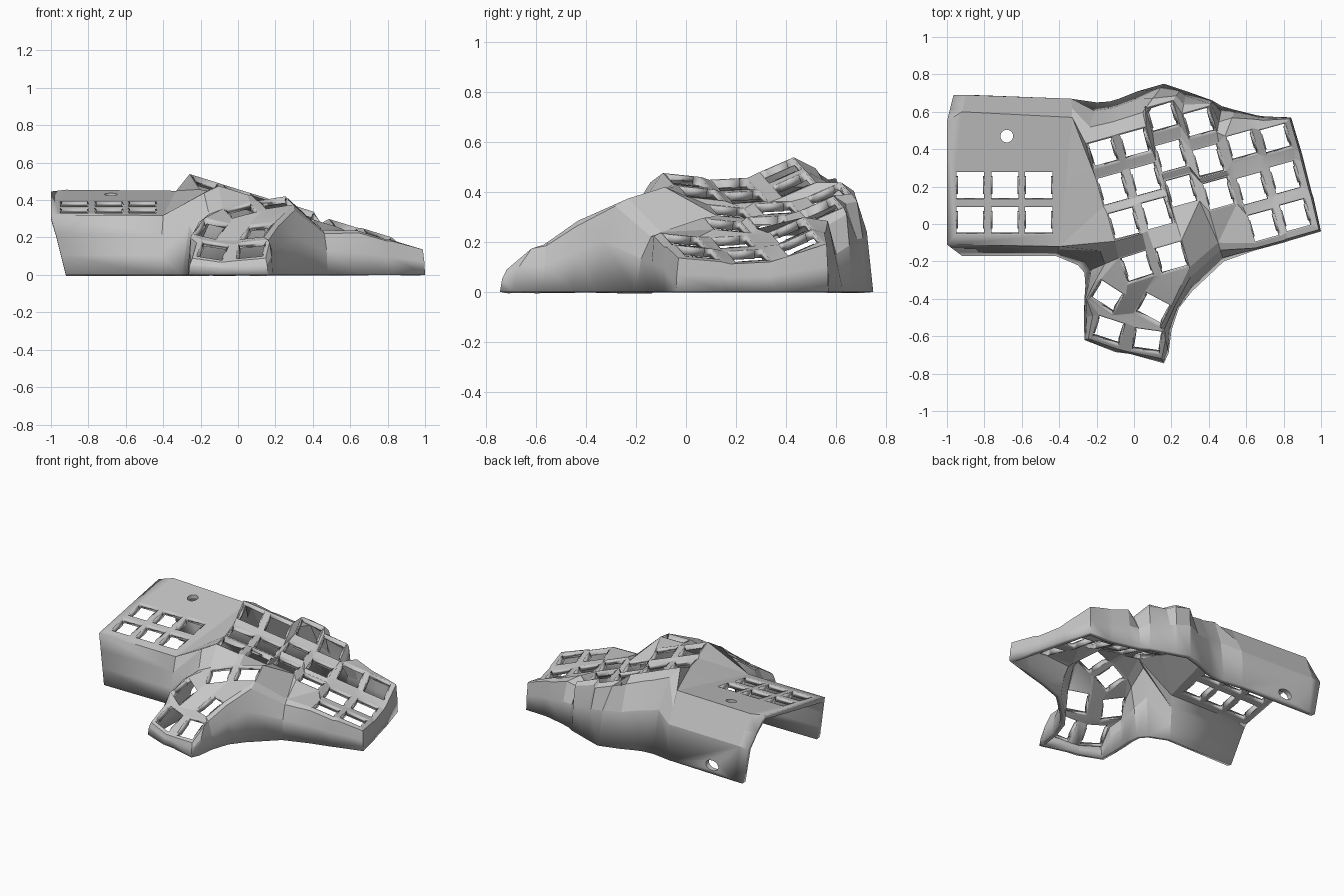
import bpy, bmesh, math
from mathutils import Vector

if "Cube" in bpy.data.objects:
    bpy.data.objects.remove(bpy.data.objects["Cube"])

bm = bmesh.new()
P = {}                                   # named points of the skin


def point(name, co):
    P[name] = bm.verts.new(co)


def face(*names):
    bm.faces.new([P[n] if isinstance(n, str) else n for n in names])


def key(name, c, yaw, su, sv, half=0.08, hole=0.073):
    """Square key frame with a notched hole; corners are name + fl, fr, br, bl."""
    a = math.radians(yaw)
    u = Vector((math.cos(a), math.sin(a), su)).normalized()
    v = Vector((-math.sin(a), math.cos(a), sv)).normalized()
    c = Vector(c)
    for tag, s, t in (("fl", -1, -1), ("fr", 1, -1), ("br", 1, 1), ("bl", -1, 1)):
        point(name + tag, c + half * (s * u + t * v))
    add = lambda s, t: bm.verts.new(c + s * u + t * v)
    h, n, w = hole, hole - 0.006, 0.045
    fl, fr, br, bl = add(-h, -h), add(h, -h), add(h, h), add(-h, h)
    right = [add(h, w), add(n, w), add(n, -w), add(h, -w)]
    left = [add(-h, -w), add(-n, -w), add(-n, w), add(-h, w)]
    face(name + "fl", name + "fr", fr, fl)
    face(name + "fr", name + "br", br, *right, fr)
    face(name + "br", name + "bl", bl, br)
    face(name + "bl", name + "fl", fl, *left, bl)


def side(keys, s):
    return [k + e + s for k in keys for e in "fb"]


def strip(a, b):
    """Join two rows of points, a on the left and b on the right."""
    for i in range(len(a) - 1):
        face(a[i], b[i], b[i + 1], a[i + 1])


def column(keys):
    for k, m in zip(keys, keys[1:]):
        face(k + "bl", k + "br", m + "fr", m + "fl")


# Finger keys: centres per column, from front to back
columns = [
    [(-.05, .005, .445), (-.11, .19, .43), (-.165, .38, .485)],
    [(.125, .06, .395), (.065, .24, .38), (.01, .43, .43)],
    [(.255, .18, .32), (.20, .365, .335), (.155, .57, .385)],
    [(.455, .165, .265), (.40, .34, .28), (.35, .54, .33)],
    [(.695, -.005, .205), (.635, .19, .20), (.58, .42, .245)],
    [(.865, .05, .158), (.81, .25, .145), (.76, .455, .195)],
]
C = []
for i, col in enumerate(columns):
    C.append([f"c{i}{j}" for j in range(3)])
    for name, c, sv in zip(C[i], col, (-.1, .05, .42)):
        key(name, c, 15.5, -.3, sv)
    column(C[i])
for i in (0, 1, 2, 4):
    strip(side(C[i], "r"), side(C[i + 1], "l"))
strip(side(C[3][:2], "r"), side(C[4][1:], "l"))
face("c31br", "c42bl", "c32fr")

# Thumb keys
for name, c, yaw, su, sv in (
        ("t0", (.015, -.23, .345), 18, .25, .35), ("t1", (.20, -.18, .385), 16, .15, .3),
        ("t2", (-.145, -.39, .245), -33, -.2, .68), ("t3", (.10, -.455, .235), -28, .1, .62),
        ("t4", (-.135, -.57, .13), -18, -.15, .68), ("t5", (.07, -.625, .135), -8, .1, .7)):
    key(name, c, yaw, su, sv)
point("valley", (.45, -.10, .24))
for f in ("t4bl t4br t2fr t2fl", "t5bl t5br t3fr t3fl", "t4fr t5fl t5bl t4br",
          "t4br t5bl t3fl t2fr", "t2fr t3fl t3bl t2br", "t2br t3bl t0fr t0fl",
          "t0fr t1fl t1bl t0br", "t3bl t1fl t0fr", "t3bl t3br t1fr t1fl",
          "t2bl t2br t0fl t0bl", "t0bl t0br c00fr c00fl", "t0br t1bl c10fl c00fr",
          "t1bl t1br c10fr c10fl", "t1br c20fl c10fr", "t1br c20fr c20fl",
          "t1br t1fr valley c20fr", "valley c30fl c20fr", "valley c30fr c30fl",
          "valley c40fl c40bl c30fr", "c30fr c40bl c41fl"):
    face(*f.split())

# Side housing top with six openings
def lid(x, y):
    return (x, y, .345 + .19 * (y - .02))


B = []
for i, x in enumerate((-.875, -.69, -.51)):
    B.append([f"b{i}0", f"b{i}1"])
    for name, y in zip(B[i], (.02, .205)):
        key(name, lid(x, y), 0, 0, .19)
    column(B[i])
strip(side(B[0], "r"), side(B[1], "l"))
strip(side(B[1], "r"), side(B[2], "l"))
for name, x, y in (("Bfl", -1, -.11), ("Bfr", -.40, -.12), ("Bbr", -.33, .57),
                   ("Bbl", -.92, .60), ("Bl", -1, .55)):
    point(name, lid(x, y))
face("Bfl", "Bfr", "b20fr", "b20fl", "b10fr", "b10fl", "b00fr", "b00fl")
face("Bfr", "Bbr", *reversed(side(B[2], "r")))
face("Bbr", "Bbl", "b01bl", "b01br", "b11bl", "b11br", "b21bl", "b21br")
face("Bbl", "Bl", "Bfl", *side(B[0], "l"))

# Sloping panel between housing and finger keys
edge = side(C[0], "l")
for a, b in zip(edge[:3], edge[1:4]):
    face("Bfr", a, b)
face("Bfr", edge[3], "Bbr")
for a, b in zip(edge[3:5], edge[4:]):
    face("Bbr", a, b)

# Outer wall: each top rim point with its foot on the ground
rim = [
    ("Bfl", -.92, -.17), ("Bfr", -.42, -.17), ("c00fl", -.30, -.22), ("t0bl", -.265, -.26),
    ("t2bl", -.26, -.33), ("t2fl", -.265, -.40), ("t4bl", -.268, -.50), ("t4fl", -.265, -.62),
    ("t4fr", -.10, -.685), ("t5fl", -.02, -.695), ("t5fr", .16, -.745), ("t5br", .185, -.69),
    ("t3fr", .20, -.57), ("t3br", .24, -.45), ("t1fr", .31, -.36), ("valley", .48, -.20),
    ("c40fl", .65, -.14), ("c40fr", .80, -.10), ("c50fl", .83, -.09), ("c50fr", 1.0, -.04),
    ("c50br", .96, .14), ("c51fr", .95, .17), ("c51br", .91, .33), ("c52fr", .90, .37),
    ("c52br", .84, .57), ("c52bl", .70, .575), ("c42br", .66, .58), ("c42bl", .54, .61),
    ("c32fr", .47, .63), ("c32br", .42, .66), ("c32bl", .28, .71), ("c22br", .25, .72),
    ("c22bl", .16, .75), ("c12br", .02, .71), ("c12bl", -.08, .67), ("c02br", -.13, .655),
    ("c02bl", -.20, .65), ("Bbr", -.34, .67), ("Bbl", -.87, .69), ("Bl", -.92, .69),
]


def profile(name):
    """Outward blend and height of the wall rings below a rim point."""
    if name in ("Bfl", "Bfr"):           # straight front of the housing
        return (.33, .67), (.67, .33), (1, 0)
    if name[0] == "B":                   # chamfer, then upright back
        return (.5, .78), (1, .56), (1, 0)
    if name[:2] in ("c4", "c5"):         # upright outer side
        return (.7, .95), (.9, .5), (1, 0)
    return (.4, .92), (.8, .55), (1, 0)


rings = [[P[n] for n, _, _ in rim]]
for k in range(3):
    ring = []
    for n, x, y in rim:
        t = P[n].co
        blend, height = profile(n)[k]
        bx = 1 - height if n[0] == "B" else blend
        ring.append(bm.verts.new((t.x + (x - t.x) * bx, t.y + (y - t.y) * blend, t.z * height)))
    rings.append(ring)
for up, low in zip(rings, rings[1:]):
    for i in range(len(rim) - 1):
        face(up[i], low[i], low[i + 1], up[i + 1])

mesh = bpy.data.meshes.new("keyboard_case")
bm.to_mesh(mesh)
bm.free()
case = bpy.data.objects.new("keyboard_case", mesh)
bpy.context.collection.objects.link(case)
grey = bpy.data.materials.new("grey")
grey.diffuse_color = (.57, .57, .57, 1)
grey.use_nodes = True
grey.node_tree.nodes["Principled BSDF"].inputs["Base Color"].default_value = grey.diffuse_color
mesh.materials.append(grey)

shell = case.modifiers.new("thickness", "SOLIDIFY")
shell.thickness = .035
shell.offset = -1


# Round button hole and cable port
def cutter(name, loc, rot, scale):
    bpy.ops.mesh.primitive_cylinder_add(vertices=24, radius=1, depth=1, location=loc, rotation=rot)
    ob = bpy.context.object
    ob.name, ob.scale = name, scale
    ob.hide_render = True
    ob.display_type = "WIRE"
    ob.hide_set(True)
    mod = case.modifiers.new(name, "BOOLEAN")
    mod.operation, mod.solver, mod.object = "DIFFERENCE", "EXACT", ob


cutter("button_hole_cutter", (-.68, .47, .43), (0, 0, 0), (.034, .034, .2))
cutter("port_cutter", (-.68, .68, .06), (math.pi / 2, 0, 0), (.05, .035, .2))

bpy.context.view_layer.objects.active = case
case.select_set(True)
bpy.ops.object.shade_smooth_by_angle(angle=math.radians(12))
